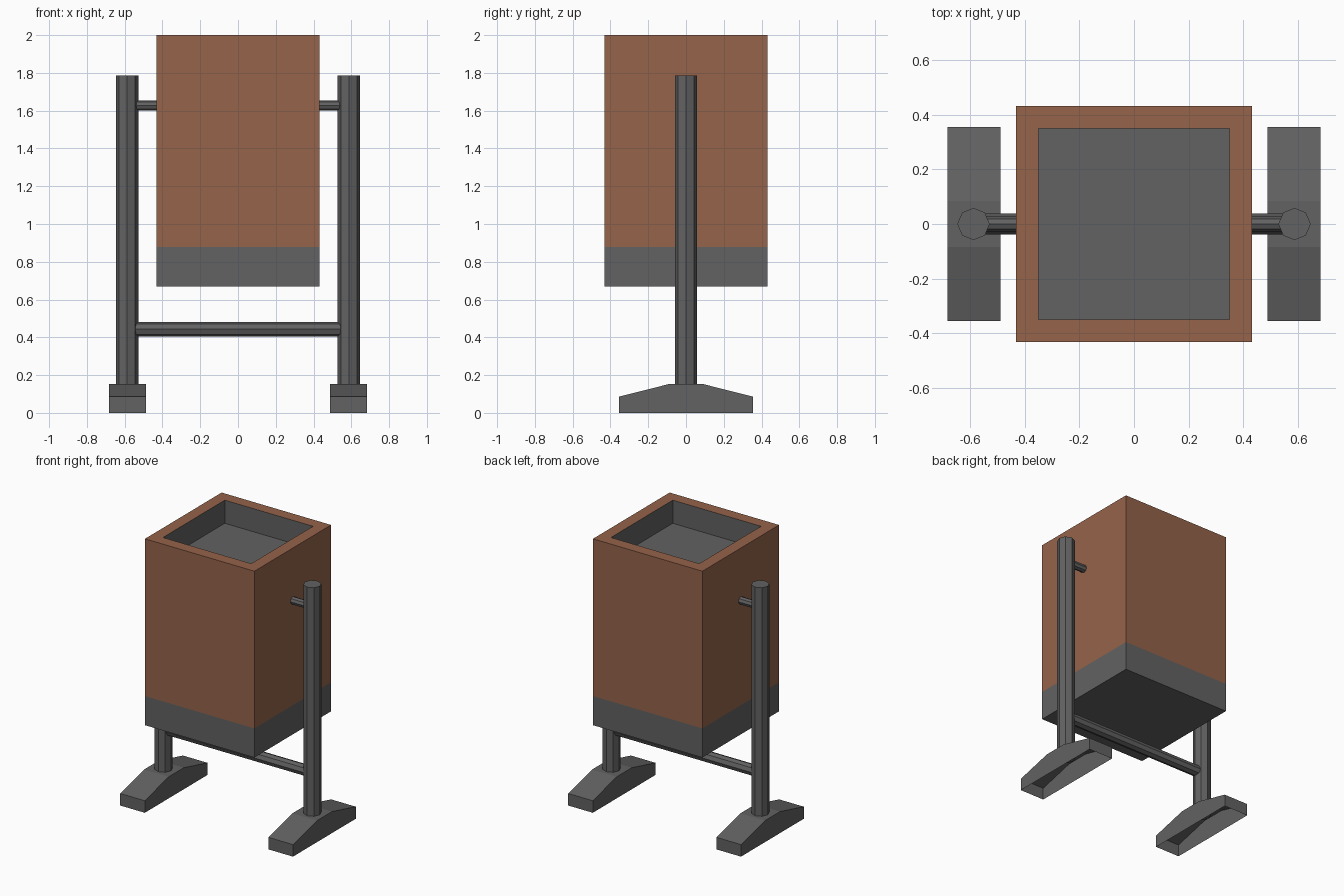
import bpy, bmesh, math
from mathutils import Matrix

if "Cube" in bpy.data.objects:
    bpy.data.objects.remove(bpy.data.objects["Cube"])


def material(name, rgb):
    m = bpy.data.materials.new(name)
    m.diffuse_color = (*rgb, 1)
    m.use_nodes = True
    m.node_tree.nodes["Principled BSDF"].inputs["Base Color"].default_value = m.diffuse_color
    return m


grey = material("dark grey metal", (0.122, 0.122, 0.122))
brown = material("brown panel", (0.30, 0.125, 0.068))


def add(name, bm, *mats):
    me = bpy.data.meshes.new(name)
    bm.to_mesh(me)
    bm.free()
    for m in mats:
        me.materials.append(m)
    ob = bpy.data.objects.new(name, me)
    bpy.context.collection.objects.link(ob)
    return ob


def rod(name, radius, length, centre, along_x=False):
    """Eight-sided bar, upright or lying along x."""
    bm = bmesh.new()
    turn = Matrix.Rotation(math.pi / 2, 4, 'Y') if along_x else Matrix()
    bmesh.ops.create_cone(bm, cap_ends=True, segments=8, radius1=radius, radius2=radius,
                          depth=length, matrix=Matrix.Translation(centre) @ turn)
    return add(name, bm, grey)


# Bin: box with a grey lower band and a shallow recess in the top
HALF, Z0, BAND, TOP = 0.432, 0.67, 0.878, 2.0
bm = bmesh.new()
bmesh.ops.create_cube(bm, size=1, matrix=Matrix.Translation((0, 0, (Z0 + TOP) / 2))
                      @ Matrix.Diagonal((2 * HALF, 2 * HALF, TOP - Z0, 1)))
bmesh.ops.bisect_plane(bm, geom=bm.verts[:] + bm.edges[:] + bm.faces[:],
                       plane_co=(0, 0, BAND), plane_no=(0, 0, 1))
bm.normal_update()
lid = max(bm.faces, key=lambda f: f.calc_center_median().z)
bmesh.ops.inset_individual(bm, faces=[lid], thickness=0.118)
bm.normal_update()
bmesh.ops.inset_individual(bm, faces=[lid], thickness=0, depth=-0.165)
for f in bm.faces:
    inside = all(max(abs(v.co.x), abs(v.co.y)) < HALF - 0.05 for v in f.verts)
    low = f.calc_center_median().z < BAND
    f.material_index = 0 if inside or low else 1
add("bin", bm, grey, brown)

# Frame: crossbar, then post, pivot and foot on each side
rod("crossbar", 0.039, 1.13, (0, 0, 0.443), True)
profile = [(-0.354, 0), (-0.354, 0.086), (-0.085, 0.154),
           (0.085, 0.154), (0.354, 0.086), (0.354, 0)]
for side, s in (("left", -1), ("right", 1)):
    rod(side + "_post", 0.059, 1.665, (s * 0.587, 0, 0.9525))
    rod(side + "_pivot", 0.027, 0.15, (s * 0.495, 0, 1.627), True)

    # Foot: tapered shell, open underneath
    bm = bmesh.new()
    a, b = ([bm.verts.new((x, y, z)) for y, z in profile]
            for x in (s * 0.585 - 0.097, s * 0.585 + 0.097))
    bm.faces.new(a)
    bm.faces.new(b)
    for i in range(len(profile) - 1):
        bm.faces.new((a[i], a[i + 1], b[i + 1], b[i]))
    bmesh.ops.recalc_face_normals(bm, faces=bm.faces[:])
    add(side + "_foot", bm, grey)
